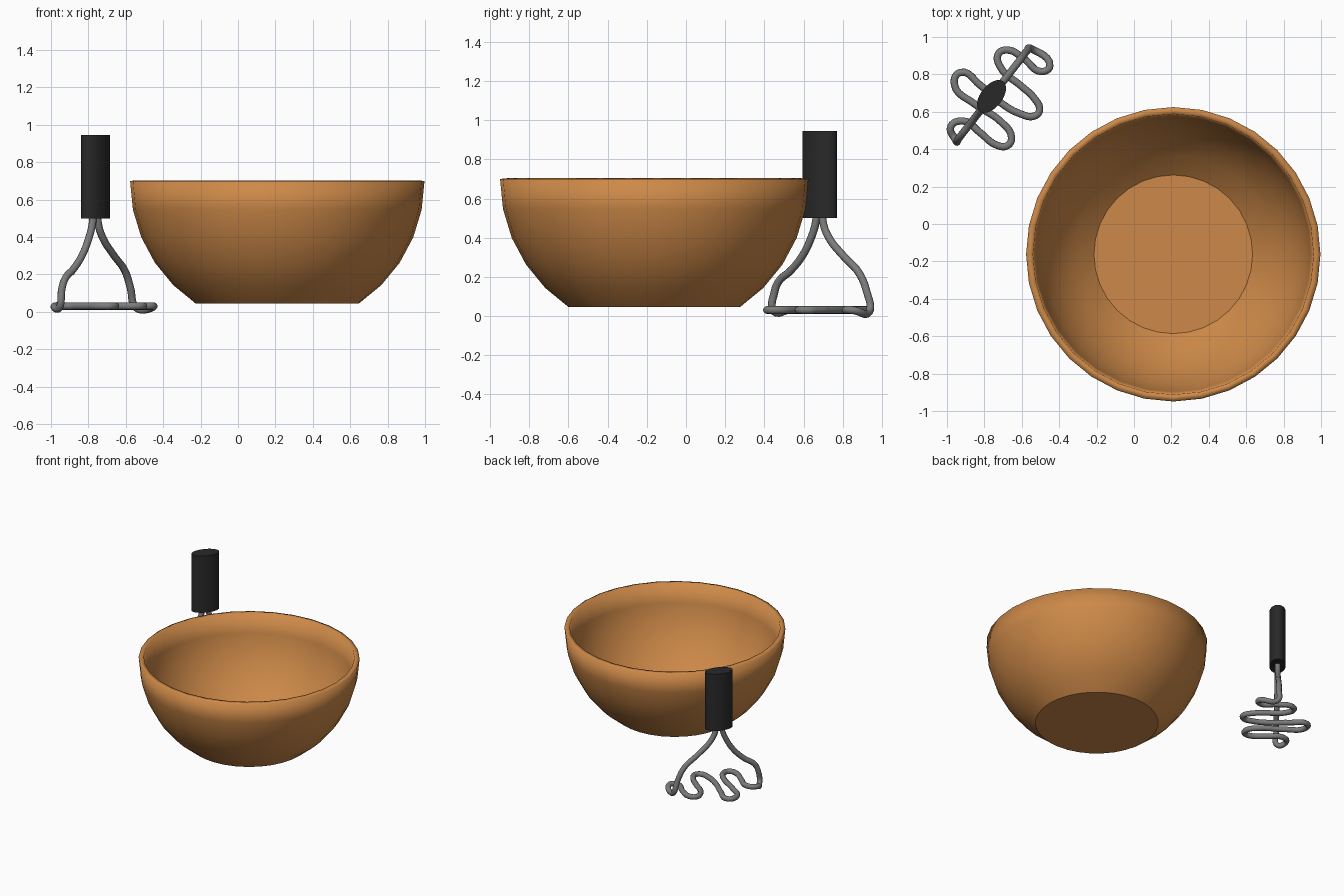
import bpy, bmesh, math

if "Cube" in bpy.data.objects:
    bpy.data.objects.remove(bpy.data.objects["Cube"])

def material(name, rgb):
    m = bpy.data.materials.new(name)
    m.diffuse_color = (*rgb, 1)
    m.use_nodes = True
    m.node_tree.nodes["Principled BSDF"].inputs["Base Color"].default_value = m.diffuse_color
    return m

WOOD = material("warm_wood", (0.61, 0.25, 0.065))
BLACK = material("black_plastic", (0.022, 0.022, 0.022))
STEEL = material("grey_steel", (0.2, 0.2, 0.2))

def add_mesh(name, mesh, mat, angle=35):
    ob = bpy.data.objects.new(name, mesh)
    bpy.context.collection.objects.link(ob)
    mesh.materials.clear()
    mesh.materials.append(mat)
    bpy.ops.object.select_all(action='DESELECT')
    ob.select_set(True)
    bpy.context.view_layer.objects.active = ob
    bpy.ops.object.shade_smooth_by_angle(angle=math.radians(angle))
    return ob

# bowl: lower part of a sphere with a flat base, thickened inwards
R, RIM_Z, SIDES = 0.787, 0.70, 32
bm = bmesh.new()
rings = []
for k in range(6):
    a = k * math.pi / 16
    r, z = R * math.cos(a), RIM_Z - R * math.sin(a)
    rings.append([bm.verts.new((r * math.cos(t), r * math.sin(t), z))
                  for t in (2 * math.pi * i / SIDES for i in range(SIDES))])
for up, low in zip(rings, rings[1:]):
    for i in range(SIDES):
        j = (i + 1) % SIDES
        bm.faces.new((low[i], low[j], up[j], up[i]))
bm.faces.new(rings[-1][::-1])
me = bpy.data.meshes.new("bowl")
bm.to_mesh(me)
bm.free()
bowl = add_mesh("bowl", me, WOOD)
bowl.location = (0.21, -0.162, 0)
shell = bowl.modifiers.new("thickness", 'SOLIDIFY')
shell.thickness, shell.offset = 0.037, -1

# masher handle: upright oval cylinder turned along the wire plane
CX, CY, TURN = -0.762, 0.682, math.radians(52)
bm = bmesh.new()
bmesh.ops.create_cone(bm, cap_ends=True, segments=32, radius1=1, radius2=1, depth=1)
bmesh.ops.scale(bm, vec=(0.102, 0.058, 0.445), verts=bm.verts)
me = bpy.data.meshes.new("masher_handle")
bm.to_mesh(me)
bm.free()
handle = add_mesh("masher_handle", me, BLACK)
handle.location = (CX, CY, 0.7225)
handle.rotation_euler.z = TURN

# masher wire: one bent rod, down a leg, zigzag on the ground, up the other leg
def leg(points):
    return [(CX + s * math.cos(TURN), CY + s * math.sin(TURN), z) for s, z in points]

right_leg = leg([(0.018, 0.56), (0.022, 0.48), (0.06, 0.40), (0.155, 0.306),
                 (0.255, 0.22), (0.303, 0.13), (0.325, 0.035)])
left_leg = leg([(-0.312, 0.035), (-0.29, 0.13), (-0.262, 0.18), (-0.19, 0.23),
                (-0.11, 0.31), (-0.055, 0.40), (-0.025, 0.48), (-0.018, 0.56)])
zigzag = [(-0.545, 0.935), (-0.45, 0.845), (-0.495, 0.815), (-0.59, 0.885),
          (-0.675, 0.93), (-0.725, 0.91), (-0.715, 0.84), (-0.60, 0.735),
          (-0.54, 0.68), (-0.505, 0.61), (-0.53, 0.578), (-0.61, 0.59),
          (-0.715, 0.65), (-0.82, 0.74), (-0.93, 0.81), (-0.96, 0.745),
          (-0.85, 0.64), (-0.715, 0.55), (-0.655, 0.465), (-0.675, 0.42),
          (-0.73, 0.42), (-0.825, 0.49), (-0.91, 0.55), (-0.98, 0.52),
          (-0.955, 0.452)]
floor = [(x, y, 0.022 if i in (0, len(zigzag) - 1) else 0.031)
         for i, (x, y) in enumerate(zigzag)]
path = right_leg[:-1] + floor + left_leg[1:]

cu = bpy.data.curves.new("wire_path", 'CURVE')
cu.dimensions = '3D'
cu.bevel_depth, cu.bevel_resolution, cu.resolution_u = 0.02, 3, 6
cu.use_fill_caps = True
sp = cu.splines.new('BEZIER')
sp.bezier_points.add(len(path) - 1)
for bp, co in zip(sp.bezier_points, path):
    bp.co = co
    bp.handle_left_type = bp.handle_right_type = 'AUTO'
tmp = bpy.data.objects.new("wire_path", cu)
bpy.context.collection.objects.link(tmp)
bpy.context.view_layer.update()
me = bpy.data.meshes.new_from_object(tmp.evaluated_get(bpy.context.evaluated_depsgraph_get()))
bpy.data.objects.remove(tmp)
add_mesh("masher_wire", me, STEEL, 60)
